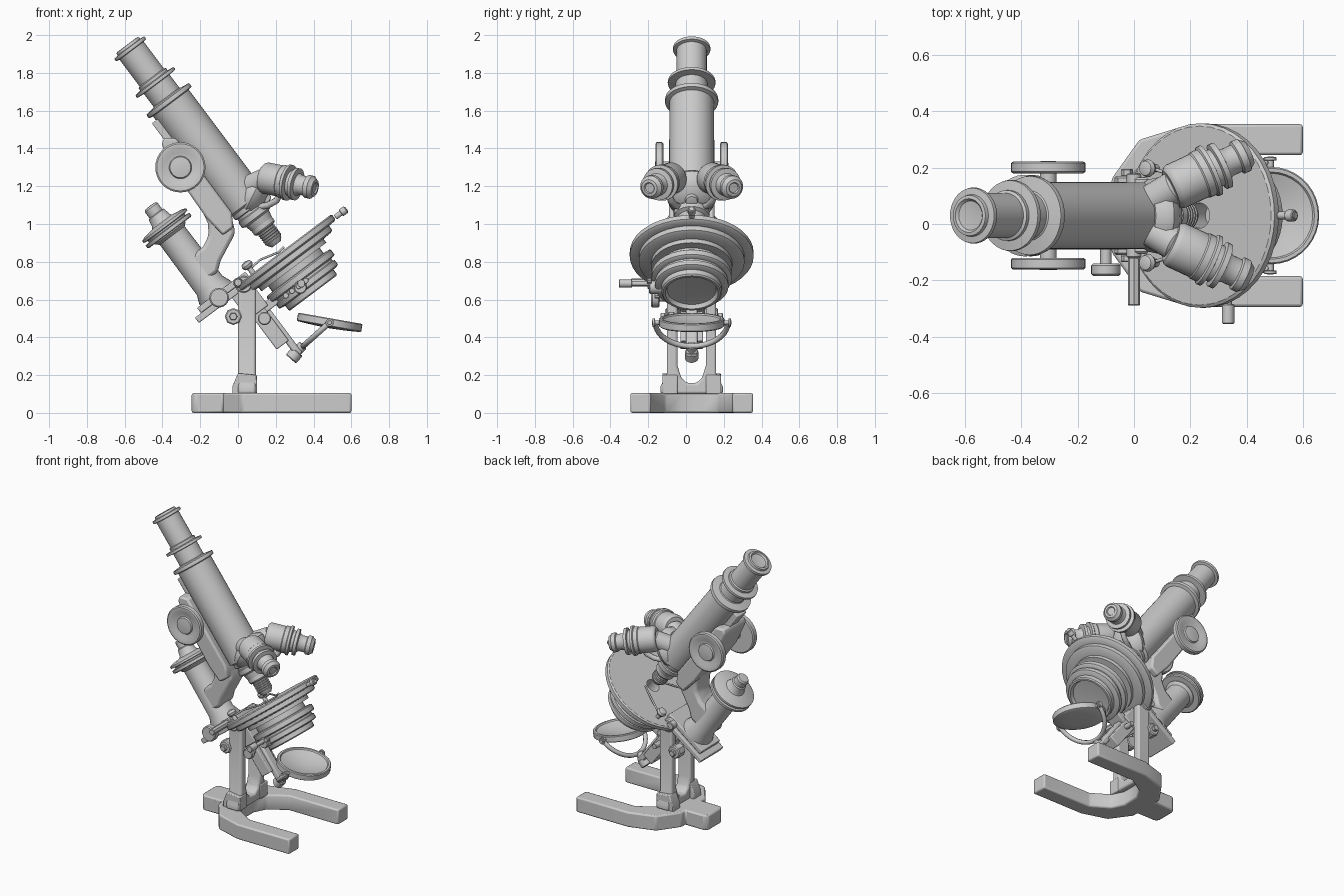
import bpy, bmesh
from math import pi, sin, cos, atan2, radians
from mathutils import Matrix, Vector

CY = 0.03                                    # symmetry plane of the instrument
WORLD = Matrix.Translation((0, CY, 0))
TILT = WORLD @ Matrix.Rotation(-atan2(3, 4), 4, 'Y')   # local z = optical axis
AXIS_U = 0.70                                # optical axis offset in tilted frame
OPTIC = TILT @ Matrix.Translation((AXIS_U, 0, 0))


def finish(name, bm, mat, bevel=0):
    bmesh.ops.recalc_face_normals(bm, faces=bm.faces)
    me = bpy.data.meshes.new(name)
    bm.to_mesh(me)
    bm.free()
    me.transform(mat)
    me.shade_smooth()
    me.set_sharp_from_angle(angle=radians(35))
    ob = bpy.data.objects.new(name, me)
    bpy.context.collection.objects.link(ob)
    if bevel:
        m = ob.modifiers.new("bevel", 'BEVEL')
        m.width, m.segments, m.limit_method = bevel, 2, 'ANGLE'
    return ob


def lathe(name, prof, mat, n=32, closed=False):
    """Revolve (radius, height) points about local z."""
    bm = bmesh.new()
    vs = [bm.verts.new((r, 0, z)) for r, z in prof]
    es = [bm.edges.new(p) for p in zip(vs, vs[1:])]
    if closed:
        es.append(bm.edges.new((vs[-1], vs[0])))
    bmesh.ops.spin(bm, geom=vs + es, cent=(0, 0, 0), axis=(0, 0, 1),
                   angle=2 * pi, steps=n, use_merge=True)
    bmesh.ops.remove_doubles(bm, verts=bm.verts, dist=1e-5)
    return finish(name, bm, mat)


def prism(name, pts, lo, hi, axis, mat, bevel=0.006):
    """Extrude a flat outline along one axis from lo to hi."""
    i = 'XYZ'.index(axis)
    bm = bmesh.new()
    vs = [bm.verts.new(p[:i] + (lo,) + p[i:]) for p in pts]
    f = bm.faces.new(vs)
    d = [0, 0, 0]
    d[i] = hi - lo
    ext = bmesh.ops.extrude_face_region(bm, geom=[f], use_keep_orig=True)['geom']
    bmesh.ops.translate(bm, vec=d, verts=[g for g in ext if isinstance(g, bmesh.types.BMVert)])
    return finish(name, bm, mat, bevel)


def box(name, x, y, z, mat, bevel=0.006):
    return prism(name, [(x[0], z[0]), (x[1], z[0]), (x[1], z[1]), (x[0], z[1])],
                 y[0], y[1], 'Y', mat, bevel)


def along(start, end):
    d = Vector(end) - Vector(start)
    return WORLD @ Matrix.Translation(start) @ d.to_track_quat('Z', 'Y').to_matrix().to_4x4()


def rod(name, start, end, r, n=20):
    L = (Vector(end) - Vector(start)).length
    b = min(r, L) * 0.15
    return lathe(name, [(0, 0), (r - b, 0), (r, b), (r, L - b), (r - b, L), (0, L)],
                 along(start, end), n)


def wire(name, pts, r, mat):
    cu = bpy.data.curves.new(name, 'CURVE')
    cu.dimensions, cu.bevel_depth, cu.bevel_resolution, cu.use_fill_caps = '3D', r, 2, True
    sp = cu.splines.new('POLY')
    sp.points.add(len(pts) - 1)
    for p, c in zip(sp.points, pts):
        p.co = (*(mat @ Vector(c)), 1)
    ob = bpy.data.objects.new(name, cu)
    bpy.context.collection.objects.link(ob)


# horseshoe foot with rear toe
half = [(.60, .325), (.2, .325), (.02, .27), (-.08, .13), (-.08, .09), (-.225, .09), (-.245, .07)]
inner = [(.06, .06), (.1, .14), (.22, .215), (.60, .215)]
foot = half + [(x, -y) for x, y in reversed(half)]
foot += [(x, -y) for x, y in reversed(inner)] + inner
prism("foot", foot, 0, .105, 'Z', WORLD, .01)

# forked upright
side = [(.165, .1), (.165, .14), (.13, .21), (.13, .70), (.115, .72), (.09, .72), (.075, .70),
        (.075, .25), (.055, .185), (.025, .158)]
prism("forked_pillar", side + [(-y, z) for y, z in reversed(side)], 0, .095, 'X', WORLD, .012)
for s in (-1, 1):
    prism("pillar_flare", [(-.03, .1), (.1, .1), (.1, .2), (0, .21), (-.03, .14)],
          min(s * .075, s * .155), max(s * .075, s * .155), 'Y', WORLD)
    rod("side_clamp", (-.025, s * .07, .51), (-.025, s * .14, .51), .045, 8)
    rod("side_clamp_nut", (-.025, s * .14, .51), (-.025, s * .165, .51), .022, 6)
    rod("hinge_cap", (0, s * .1, .69), (0, s * .15, .69), .026)
rod("hinge_bar", (.03, -.135, .68), (.03, .135, .68), .045)
rod("hinge_handle", (0, -.15, .69), (0, -.32, .69), .022, 8)
rod("clamp_shaft", (-.1, -.08, .61), (-.1, -.18, .61), .02)
rod("clamp_knob", (-.1, -.17, .61), (-.1, -.215, .61), .052, 24)

# limb: base plates, joint block, fine focus column and arm
box("limb_plate", (.12, .55), (-.12, .12), (.505, .54), TILT)
box("limb_plate_upper", (.16, .48), (-.10, .10), (.54, .575), TILT)
box("joint_block", (.34, .47), (-.07, .07), (.36, .52), TILT)
FINE = TILT @ Matrix.Translation((.285, 0, 0))
lathe("fine_focus_column", [(0, .56), (.105, .56), (.105, .58), (.085, .63), (.082, .96),
      (.1, .975), (.1, .985), (0, .985)], FINE)
lathe("fine_focus_wheel", [(0, .98), (.138, .98), (.145, .985), (.145, 1.002), (.12, 1.006),
      (.12, 1.014), (.145, 1.018), (.145, 1.032), (.125, 1.04), (.065, 1.05), (.058, 1.06),
      (.05, 1.10), (.042, 1.105), (.042, 1.145), (.034, 1.155), (0, 1.157)], FINE)
prism("arm_neck", [(.27, .66), (.36, .66), (.41, .70), (.56, .77), (.60, .86), (.60, 1.0),
      (.49, .97), (.475, .90), (.44, .845), (.38, .815), (.27, .81)], -.08, .08, 'Y', TILT, .02)
prism("arm", [(.50, .80), (.57, .80), (.61, .87), (.61, 1.36), (.56, 1.40), (.53, 1.38), (.495, 1.22),
      (.485, .93)], -.12, .12, 'Y', TILT, .012)
box("focus_rack", (.555, .62), (-.05, .05), (.86, 1.50), TILT)

# coarse focus wheels
rod("focus_pinion", (-.305, -.19, 1.30), (-.305, .19, 1.30), .03)
for s in (-1, 1):
    lathe("coarse_focus_wheel", [(0, 0), (.125, 0), (.133, .006), (.133, .036), (.125, .042),
          (.1, .042), (.075, .03), (.06, .03), (.055, .04), (.02, .044), (0, .044)],
          along((-.305, s * .15, 1.30), (-.305, s * .2, 1.30)))

# body tube, draw tube and eyepiece
lathe("body_tube", [(0, .70), (.06, .70), (.075, .76), (.095, .77), (.095, .80), (.088, .805),
      (.088, .82), (.1, .825), (.1, .85), (.118, .86), (.118, 1.525), (.14, 1.53), (.142, 1.54),
      (.14, 1.553), (.09, 1.56), (.085, 1.565), (.085, 1.65), (.125, 1.653), (.127, 1.661),
      (.125, 1.67), (.09, 1.675), (.09, 1.69), (.08, 1.695), (.08, 1.872), (.098, 1.875), (.1, 1.883),
      (.098, 1.893), (.075, 1.896), (.072, 1.91), (.06, 1.912), (.052, 1.902), (0, 1.895)], OPTIC, 40)

# working objective with knurled rings
rings = [p for i in range(5) for p in ((.047, .618 + i * .014), (.052, .622 + i * .014),
                                       (.052, .628 + i * .014), (.047, .632 + i * .014))]
lathe("objective", [(0, .592), (.03, .592), (.04, .605), (.044, .612)] + rings
      + [(.06, .692), (.066, .70), (.066, .75), (0, .75)], OPTIC)

# revolving nosepiece and the two swung-out objectives
hub = along((.06, 0, 1.17), (.06 + .894, 0, 1.17 - .447))
lathe("nosepiece_hub", [(0, -.03), (.10, -.03), (.13, 0), (.135, .025), (.12, .055), (.08, .085),
      (.035, .095), (.03, .115), (0, .12)], hub)
for s in (-1, 1):
    a, b = (.14, s * .10, 1.245), (.41, s * .225, 1.19)
    rod("nosepiece_socket", (.06, s * .05, 1.20), (.155, s * .107, 1.242), .06)
    lathe("spare_objective", [(0, -.01), (.07, -.01), (.08, 0), (.084, .01), (.084, .10), (.088, .105),
          (.088, .13), (.096, .135), (.096, .15), (.07, .155), (.07, .172), (.086, .176), (.086, .195),
          (.06, .20), (.052, .215), (.052, .25), (.062, .255), (.062, .28), (.054, .287), (.045, .30),
          (.03, .302), (.025, .295), (0, .295)], along(a, b))
    wire("nosepiece_dust_guard", [(.11, s * .06, 1.09), (.16, s * .09, 1.10), (.205, s * .11, 1.125),
         (.22, s * .12, 1.16)], .018, WORLD)

# round stage with stepped underside
lathe("stage", [(.045, .545), (.318, .545), (.328, .538), (.328, .512), (.318, .505), (.28, .503),
      (.28, .475), (.265, .468), (.215, .465), (.215, .44), (.045, .44)], OPTIC, 40, True)
rod("stage_stop_screw", (.515, 0, 1.035), (.575, 0, 1.08), .014, 12)
rod("stage_stop_head", (.545, 0, 1.058), (.572, 0, 1.078), .021, 12)
for s in (-1, 1):
    lathe("clip_post", [(0, .54), (.014, .54), (.014, .575), (.026, .582), (.032, .596), (.026, .612),
          (0, .62)], TILT @ Matrix.Translation((.508, s * .168, 0)), 16)
    wire("stage_clip", [(.508, s * .168, .572), (.58, s * .15, .578), (.68, s * .085, .552),
         (.72, s * .07, .556)], .006, TILT)

# substage condenser and iris
lathe("condenser", [(0, .45), (.17, .45), (.17, .405), (.205, .402), (.212, .395), (.212, .365),
      (.205, .36), (.185, .357), (.185, .345), (.195, .34), (.195, .312), (.185, .307), (.16, .304),
      (.16, .275), (.153, .268), (.14, .268), (.13, .29), (0, .30)], OPTIC, 36)
rod("iris_lever", (.335, -.18, .685), (.335, -.33, .685), .013, 12)
rod("iris_lever_grip", (.335, -.315, .685), (.335, -.385, .685), .022, 12)
rod("condenser_screw", (.33, -.15, .665), (.33, -.225, .665), .035, 16)
for k in range(4):
    t = pi * 1.3 + k * .22
    c = OPTIC @ Vector((.212 * cos(t), .212 * sin(t), .345)) - Vector((0, CY, 0))
    rod("iris_stud", c, c + Vector((0, -.025, 0)), .016, 10)
box("substage_rack", (.365, .445), (-.06, .06), (.145, .48), TILT)
box("substage_bracket", (.43, .56), (-.055, .055), (.335, .385), TILT)
rod("substage_knob_shaft", (.14, -.12, .50), (.14, .12, .50), .018)
rod("substage_knob", (.14, -.09, .50), (.14, -.125, .50), .035)

# mirror tail rod, yoke and dish
box("mirror_tail", (.425, .465), (-.03, .03), (.05, .36), TILT, .01)
rod("mirror_swivel", (.345, 0, .36), (.275, 0, .29), .026)
rod("mirror_swivel_knob", (.315, 0, .325), (.28, 0, .285), .036)
MC = Vector((.485, 0, .478))
wire("mirror_yoke", [MC + Vector((-.14 * sin(t), .192 * cos(t), -.125 * sin(t)))
                     for t in [pi * i / 20 for i in range(21)]], .015, WORLD)
MIRROR = WORLD @ Matrix.Translation(MC) @ Matrix.Rotation(radians(10), 4, 'Y')
lathe("mirror", [(0, -.03), (.09, -.027), (.165, -.022), (.173, -.016), (.173, .018), (.168, .023),
      (.155, .023), (.15, .015), (.10, .0), (.05, -.009), (0, -.012)], MIRROR, 36)
for s in (-1, 1):
    rod("mirror_pivot", MC + Vector((0, s * .165, 0)), MC + Vector((0, s * .21, 0)), .012, 12)
    rod("mirror_pivot_head", MC + Vector((0, s * .195, 0)), MC + Vector((0, s * .208, 0)), .022, 12)
